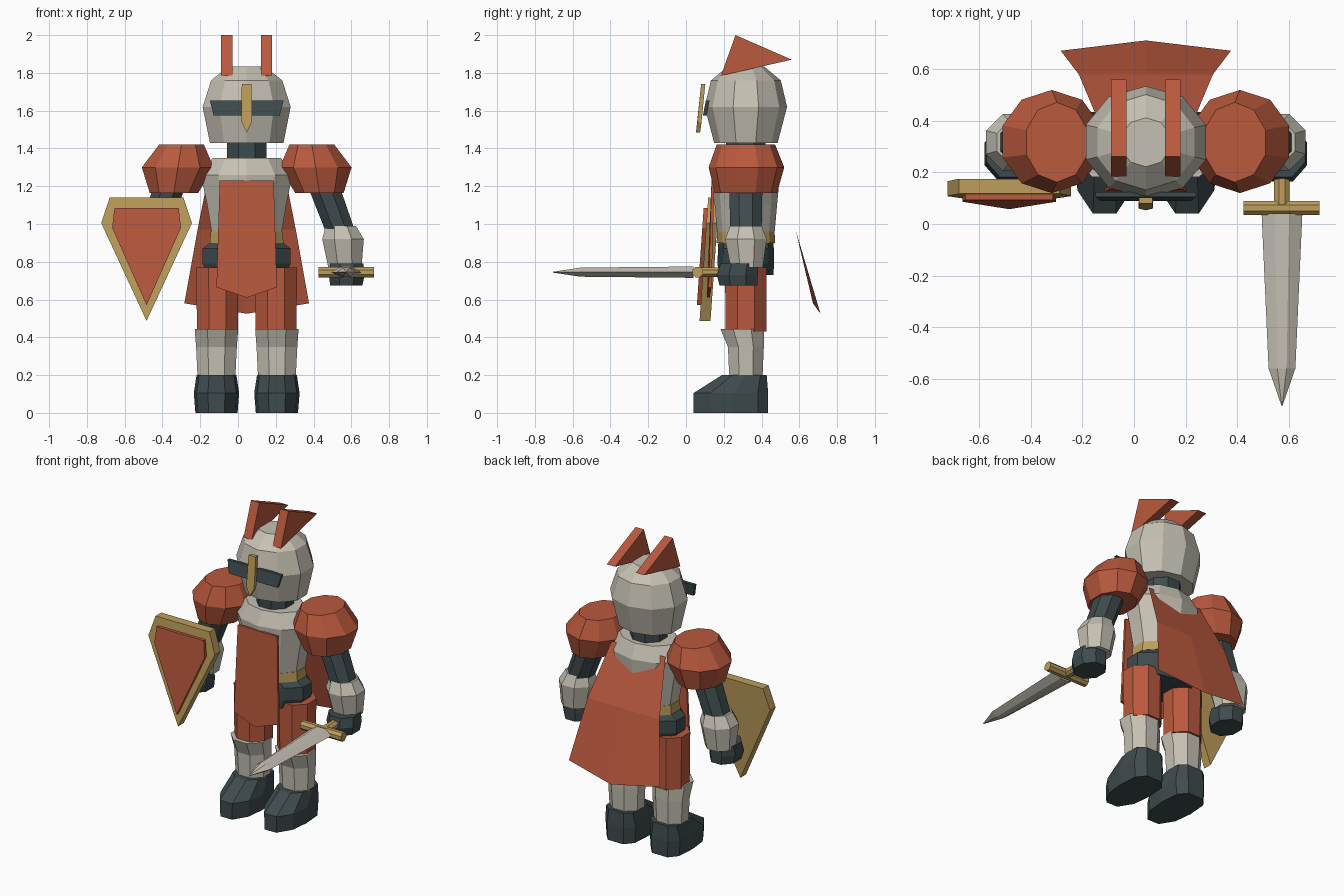
import bpy, bmesh, math

if "Cube" in bpy.data.objects:
    bpy.data.objects.remove(bpy.data.objects["Cube"])

CX, CY = 0.046, 0.317   # body axis


def material(name, rgb):
    m = bpy.data.materials.new(name)
    m.diffuse_color = (*rgb, 1)
    m.use_nodes = True
    m.node_tree.nodes["Principled BSDF"].inputs["Base Color"].default_value = m.diffuse_color
    return m


RED = material("red cloth", (0.49, 0.10, 0.047))
STEEL = material("pale steel", (0.56, 0.53, 0.45))
DARK = material("dark leather", (0.048, 0.07, 0.074))
GOLD = material("gold trim", (0.51, 0.34, 0.105))


def finish(name, bm, mat, recalc=True):
    if recalc:
        bmesh.ops.recalc_face_normals(bm, faces=bm.faces)
    me = bpy.data.meshes.new(name)
    bm.to_mesh(me)
    bm.free()
    me.materials.append(mat)
    ob = bpy.data.objects.new(name, me)
    bpy.context.collection.objects.link(ob)
    return ob


def skin(bm, rings):
    """Join equal-sized rings of points into a capped tube."""
    vs = [[bm.verts.new(p) for p in r] for r in rings]
    n = len(vs[0])
    for a, b in zip(vs, vs[1:]):
        for i in range(n):
            j = (i + 1) % n
            bm.faces.new((a[i], a[j], b[j], b[i]))
    bm.faces.new(vs[0][::-1])
    bm.faces.new(vs[-1])


def loft(name, mat, rings, n=8, turn=0.5, axis='z'):
    """Rings are (centre a, centre b, position along axis, radius a, radius b)."""
    bm = bmesh.new()
    out = []
    for a, b, h, ra, rb in rings:
        ring = []
        for i in range(n):
            t = 2 * math.pi * (i + turn) / n
            k = 1 / math.cos(math.pi / n) if turn and n % 4 == 0 else 1
            u, v = a + ra * k * math.cos(t), b + rb * k * math.sin(t)
            ring.append({'z': (u, v, h), 'y': (u, h, v), 'x': (h, u, v)}[axis])
        out.append(ring)
    skin(bm, out)
    return finish(name, bm, mat)


def plate(name, mat, outline, thick):
    """Slab from a 3D outline, pushed along the vector thick."""
    bm = bmesh.new()
    back = [tuple(c + d for c, d in zip(p, thick)) for p in outline]
    skin(bm, [outline, back])
    return finish(name, bm, mat)


# --- Torso, belt, hips, neck
loft("torso", STEEL, [(CX, CY, .93, .19, .15), (CX, CY, 1.1, .22, .165),
                      (CX, CY, 1.26, .255, .18), (CX, CY, 1.35, .19, .14)], 10)
loft("belt", GOLD, [(CX, CY, .90, .205, .155), (CX, CY, .96, .20, .152)], 10)
loft("hips", DARK, [(CX, CY, .73, .21, .145), (CX, CY, .79, .245, .15),
                    (CX, CY, .87, .245, .148), (CX, CY, .91, .19, .145)], 10)
loft("neck", DARK, [(CX, CY, 1.33, .105, .105), (CX, CY, 1.46, .105, .105)])

# --- Helmet with visor and nose guard
loft("helmet", STEEL, [(CX, CY, 1.43, .205, .168), (CX, CY, 1.62, .245, .218),
                       (CX, CY, 1.76, .198, .185), (CX, CY, 1.835, .10, .095)], 10)
plate("visor", DARK, [(CX - .195, .105, 1.655), (CX + .195, .105, 1.655),
                      (CX + .175, .09, 1.575), (CX - .175, .09, 1.575)], (0, .02, 0))
plate("nose_guard", GOLD, [(CX - .026, .08, 1.74), (CX + .026, .08, 1.74),
                           (CX + .028, .06, 1.54), (CX, .053, 1.485),
                           (CX - .028, .06, 1.54)], (0, .022, 0))

# --- Mirrored limbs
for s, side in ((-1, "left"), (1, "right")):
    def X(d):
        return CX + s * d

    x0 = X(.105) - .03
    plate(side + "_crest", RED, [(x0, .262, 2.0), (x0, .56, 1.87), (x0, .185, 1.785)],
          (.06, 0, 0))

    loft(side + "_shoulder_pad", RED,
         [(X(.385), CY, 1.165, .135, .165), (X(.365), CY + .003, 1.30, .20, .20),
          (X(.345), CY, 1.42, .125, .155)], 10)
    loft(side + "_upper_arm", DARK, [(X(.50), CY, .95, .078, .083),
                                     (X(.40), CY, 1.22, .085, .088)])
    loft(side + "_bracer", STEEL, [(X(.52), CY + .005, .77, .088, .085),
                                   (X(.51), CY, .92, .11, .11),
                                   (X(.498), CY, .99, .08, .083)])
    loft(side + "_hand", DARK, [(X(.527), CY - .04, .675, .085, .10),
                                (X(.53), CY - .045, .73, .095, .108),
                                (X(.53), CY - .035, .79, .088, .10)])

    loft(side + "_thigh", RED, [(X(.155), CY, .43, .108, .108),
                                (X(.155), CY, .77, .112, .11)])
    loft(side + "_greave", STEEL, [(X(.16), CY, .19, .10, .088),
                                   (X(.16), CY, .35, .108, .095),
                                   (X(.16), CY - .02, .445, .115, .115)])
    # Boot: long rounded sole, sloping toe
    shape = [(.045, .04), (.105, .13), (.12, .25), (.11, .38), (.06, .435)]
    half = [(X(.16) + a, y) for a, y in shape] + [(X(.16) - a, y) for a, y in shape[::-1]]
    bm = bmesh.new()
    skin(bm, [[(X(.16) + (x - X(.16)) * .93, y, 0) for x, y in half],
              [(x, y, .105) for x, y in half],
              [(X(.16) + (x - X(.16)) * .88, .19 + (y - .04) * .6, .2) for x, y in half]])
    finish(side + "_boot", bm, DARK)

# --- Tabard hanging over the chest and legs
plate("tabard", RED, [(CX - .143, .135, 1.23), (CX + .143, .135, 1.23),
                      (CX + .16, .12, .665), (CX, .11, .61), (CX - .16, .12, .665)],
      (0, .015, 0))

# --- Cape: thin sheet flaring downwards
bm = bmesh.new()
rows = [[bm.verts.new((CX + k * h, y + d * (k == 0), z - e * (k == 0))) for k in (-1, 0, 1)]
        for h, y, z, d, e in ((.195, .425, 1.30, 0, 0), (.26, .58, .97, 0, 0),
                              (.33, .672, .58, .04, .055))]
for a, b in zip(rows, rows[1:]):
    for i in (0, 1):
        bm.faces.new((a[i], a[i + 1], b[i + 1], b[i]))
bm.normal_update()
if sum(f.normal.y for f in bm.faces) < 0:
    bmesh.ops.reverse_faces(bm, faces=bm.faces)
finish("cape", bm, RED, recalc=False)


# --- Shield: gold slab and smaller red face, leaning slightly
def shield(name, mat, wide_top, z_top, wide, z_wide, z_tip, front, thick):
    c = -.484
    pts = [(-wide_top, z_top), (wide_top, z_top), (wide, z_wide), (0, z_tip), (-wide, z_wide)]
    plate(name, mat, [(c + x, front + .07 * (z - .49), z) for x, z in pts], (0, thick, 0))


shield("shield_rim", GOLD, .195, 1.14, .24, 1.005, .487, .072, .058)
shield("shield_face", RED, .17, 1.085, .182, .98, .57, .052, .03)

# --- Sword pointing forwards
SX, SZ = .574, .745
loft("sword_grip", GOLD, [(SX, SZ, .06, .03, .025), (SX, SZ, .22, .03, .025)], 8, axis='y')
loft("sword_guard", GOLD, [(.062, SZ, .425, .028, .028), (.062, SZ, .72, .028, .028)], 8, axis='x')
# Flat hexagonal blade section narrowing to a point
bm = bmesh.new()
skin(bm, [[(SX + w * a, y, SZ + t * b) for a, b in
           ((1, 0), (.35, 1), (-.35, 1), (-1, 0), (-.35, -1), (.35, -1))]
          for y, w, t in ((.04, .079, .03), (-.56, .052, .024), (-.705, .002, .002))])
finish("sword_blade", bm, STEEL)
